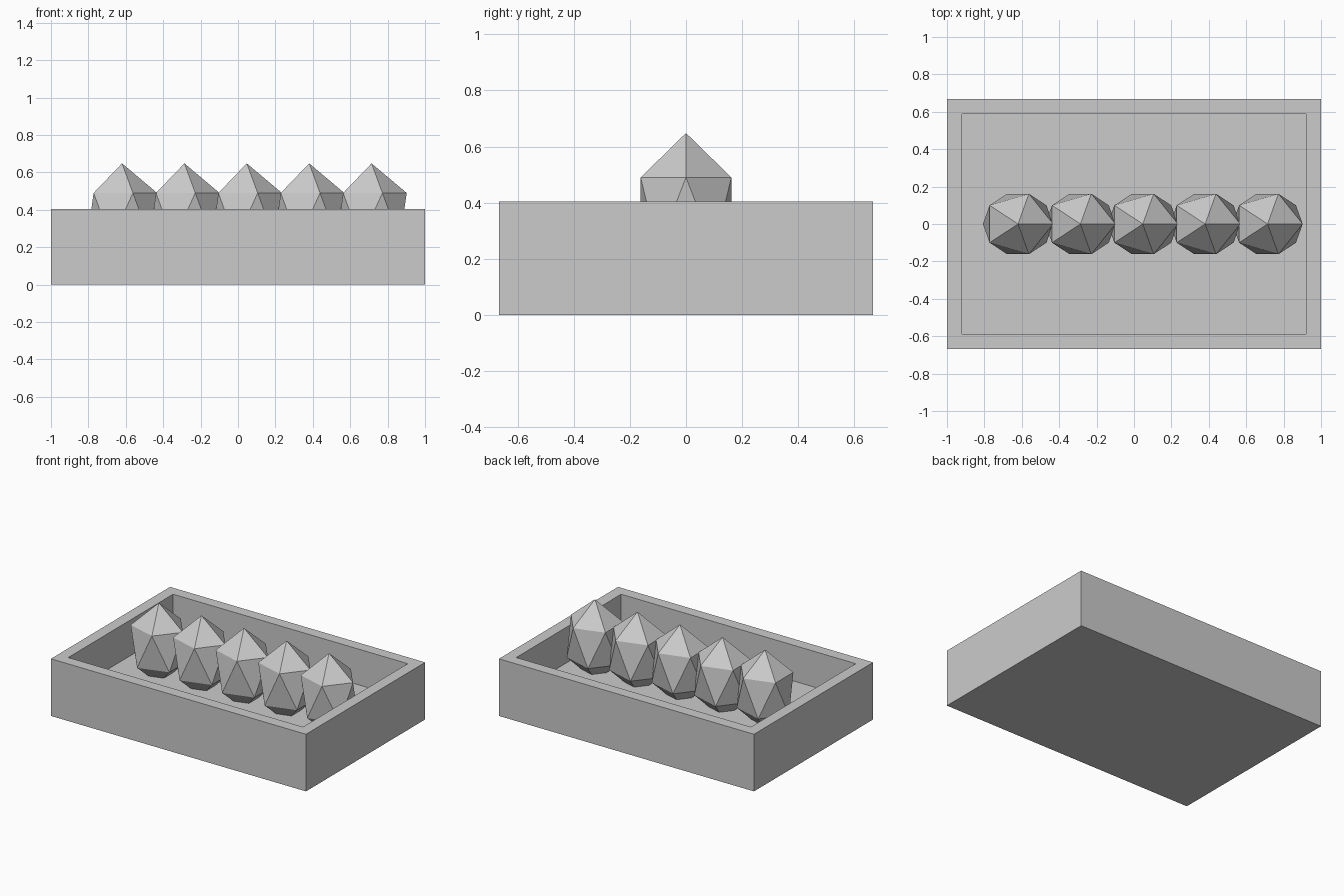
import bpy, bmesh
from mathutils import Matrix

if "Cube" in bpy.data.objects:
    bpy.data.objects.remove(bpy.data.objects["Cube"])


def make_object(name, bm):
    mesh = bpy.data.meshes.new(name)
    bm.to_mesh(mesh)
    bm.free()
    obj = bpy.data.objects.new(name, mesh)
    bpy.context.collection.objects.link(obj)
    return obj


# Tray: a block whose top face is inset and pushed down to the floor
HALF_X, HALF_Y, HEIGHT = 1.0, 0.667, 0.405
WALL, FLOOR = 0.113, 0.152

bm = bmesh.new()
bmesh.ops.create_cube(bm, size=1, matrix=Matrix.Translation((0, 0, HEIGHT / 2))
                      @ Matrix.Diagonal((2 * HALF_X, 2 * HALF_Y, HEIGHT, 1)))
bm.normal_update()
top = max(bm.faces, key=lambda f: f.calc_center_median().z)
bmesh.ops.inset_region(bm, faces=[top], thickness=WALL)
pit = bmesh.ops.extrude_discrete_faces(bm, faces=[top])["faces"][0]
for v in pit.verts:
    v.co.z = FLOOR
bmesh.ops.recalc_face_normals(bm, faces=bm.faces[:])
make_object("tray", bm)

# Row of faceted eggs standing in the tray
FIRST_X, SPACING = -0.62, 0.3335
for i in range(5):
    bm = bmesh.new()
    bmesh.ops.create_icosphere(bm, subdivisions=1, radius=1)
    bmesh.ops.scale(bm, vec=(0.21, 0.19, 0.286), verts=bm.verts)
    egg = make_object(f"egg_{i + 1}", bm)
    egg.location = (FIRST_X + i * SPACING, 0, 0.362)
